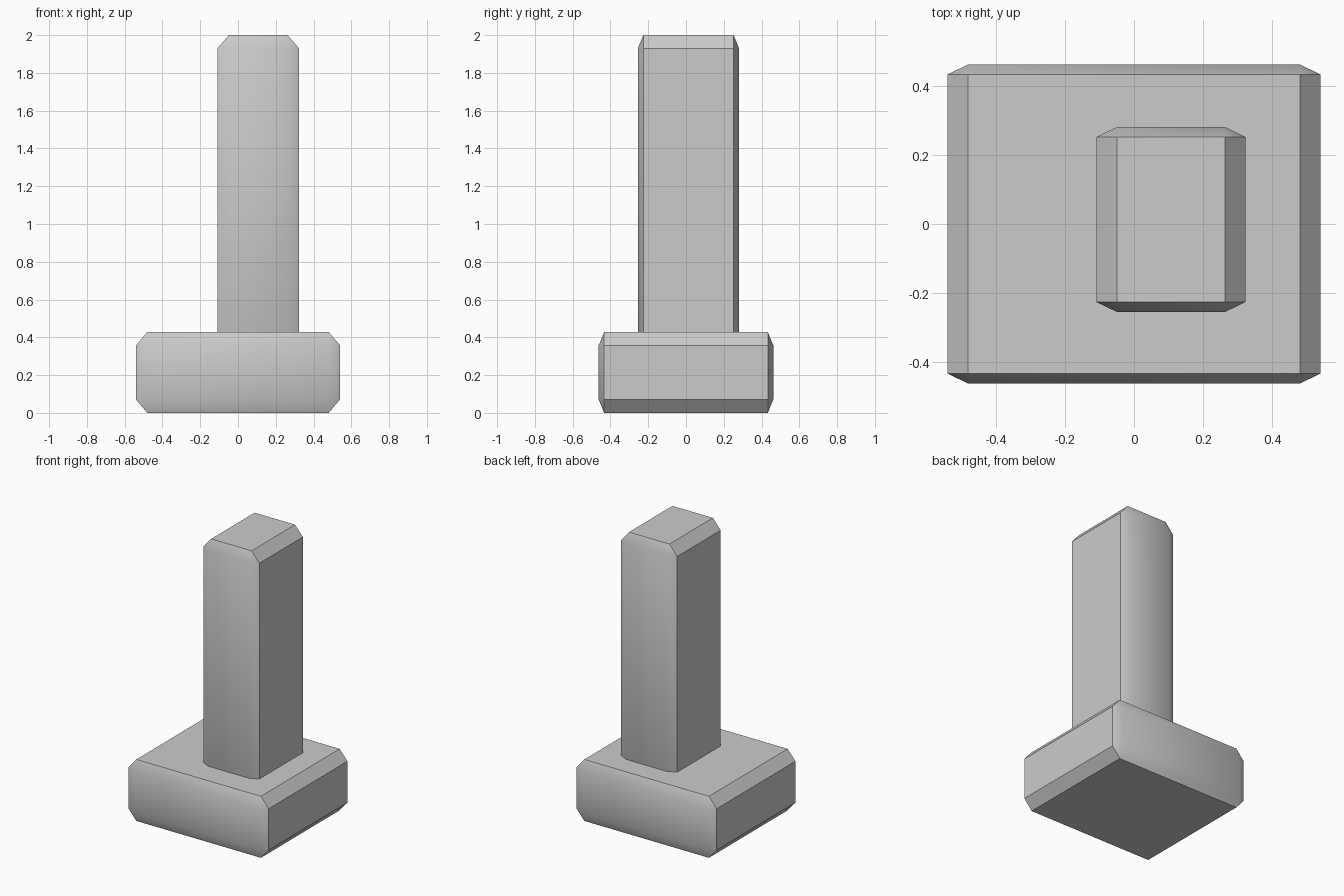
import bpy, bmesh
from mathutils import Vector

if "Cube" in bpy.data.objects:
    bpy.data.objects.remove(bpy.data.objects["Cube"])

# chamfer inset along x, y and z (shared by both parts)
CHAMFER = Vector((0.06, 0.029, 0.07))


def chamfered_block(name, low, high):
    """Box chamfered in a stretched space, so the inset differs per axis."""
    low, high = Vector(low), Vector(high)
    size, centre = high - low, (low + high) / 2
    bm = bmesh.new()
    bmesh.ops.create_cube(bm, size=1)
    bmesh.ops.scale(bm, verts=bm.verts,
                    vec=[size[i] / CHAMFER[i] for i in range(3)])
    bmesh.ops.bevel(bm, geom=bm.edges[:], offset=1, offset_type='OFFSET',
                    segments=1, profile=0.5, affect='EDGES')
    bmesh.ops.scale(bm, verts=bm.verts, vec=CHAMFER)
    bmesh.ops.translate(bm, verts=bm.verts, vec=centre)
    bmesh.ops.recalc_face_normals(bm, faces=bm.faces)
    mesh = bpy.data.meshes.new(name)
    bm.to_mesh(mesh)
    bm.free()
    obj = bpy.data.objects.new(name, mesh)
    bpy.context.collection.objects.link(obj)
    bpy.ops.object.select_all(action='DESELECT')
    obj.select_set(True)
    bpy.context.view_layer.objects.active = obj
    bpy.ops.object.shade_smooth_by_angle()
    return obj


# wide foot block
chamfered_block("base", (-0.54, -0.462, 0), (0.54, 0.462, 0.428))

# off-centre upright, sunk slightly into the base
chamfered_block("post", (-0.109, -0.255, 0.33), (0.323, 0.281, 2.0))
